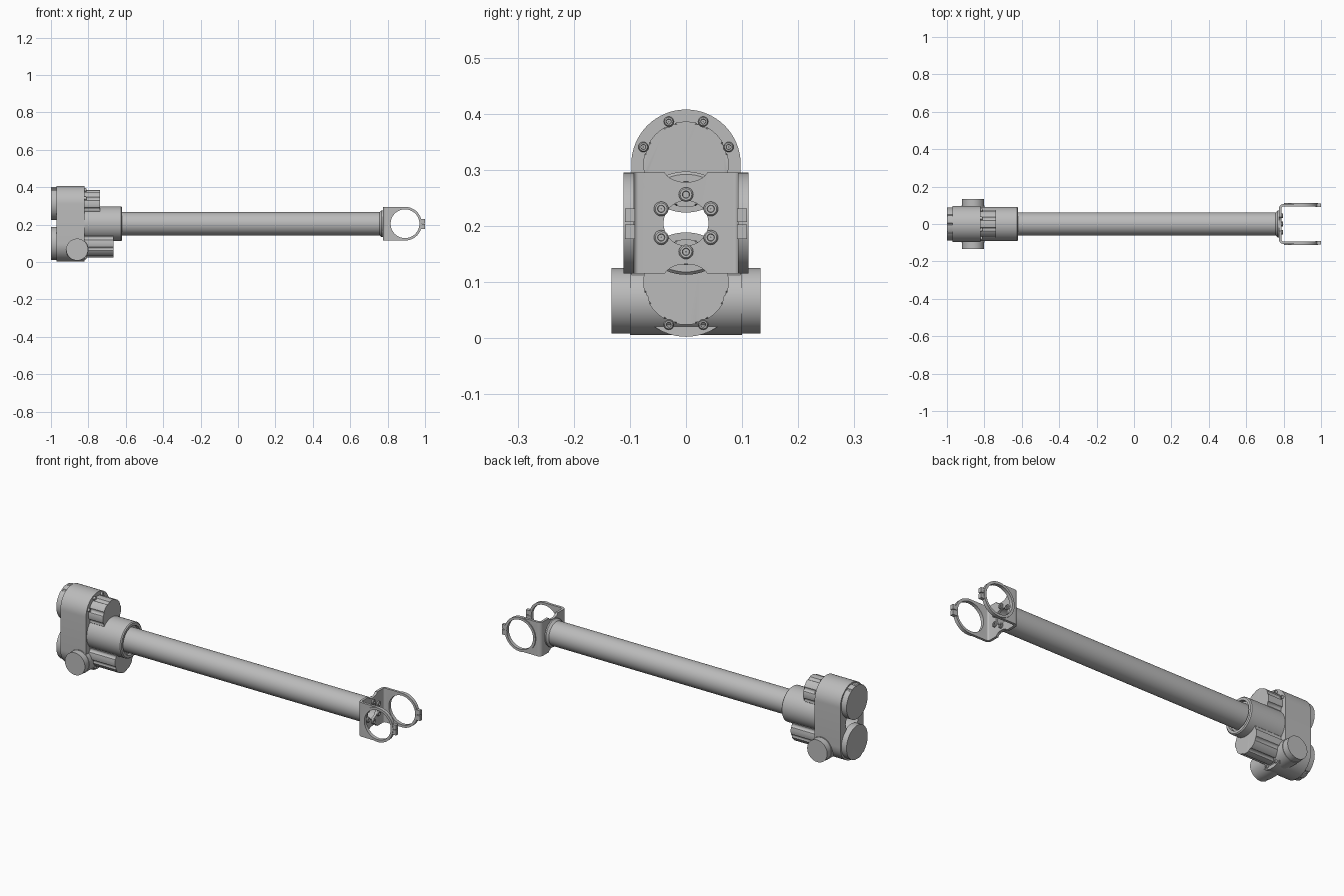
import bpy, bmesh, math
from math import sin, cos, pi, radians, sqrt

cube = bpy.data.objects.get("Cube")
if cube:
    bpy.data.objects.remove(cube, do_unlink=True)

grey = bpy.data.materials.new("machined grey")
grey.use_nodes = True
COLOUR = (0.5, 0.5, 0.5, 1)
grey.diffuse_color = COLOUR
grey.node_tree.nodes["Principled BSDF"].inputs["Base Color"].default_value = COLOUR

AXIS_Z = 0.205      # height of the tube axis
LOW, HIGH = 0.1, 0.31   # heights of the two motor axes


def finish(name, bm):
    bmesh.ops.recalc_face_normals(bm, faces=bm.faces)
    mesh = bpy.data.meshes.new(name)
    bm.to_mesh(mesh)
    bm.free()
    mesh.materials.append(grey)
    ob = bpy.data.objects.new(name, mesh)
    bpy.context.collection.objects.link(ob)
    return ob


def select(ob):
    bpy.ops.object.select_all(action='DESELECT')
    ob.select_set(True)
    bpy.context.view_layer.objects.active = ob


def smooth(ob):
    select(ob)
    bpy.ops.object.shade_smooth_by_angle(angle=radians(30))


def prism(name, points, axis, a, b, bevel=0):
    """Extrude a 2D outline along an axis from a to b."""
    place = {'x': lambda u, v, t: (t, u, v),
             'y': lambda u, v, t: (u, t, v),
             'z': lambda u, v, t: (u, v, t)}[axis]
    bm = bmesh.new()
    ends = [[bm.verts.new(place(u, v, t)) for u, v in points] for t in (a, b)]
    caps = [bm.faces.new(end) for end in ends]
    n = len(points)
    for i in range(n):
        j = (i + 1) % n
        bm.faces.new((ends[0][i], ends[0][j], ends[1][j], ends[1][i]))
    if bevel:
        rim = list({e for f in caps for e in f.edges})
        bmesh.ops.bevel(bm, geom=rim, offset=bevel, segments=3, profile=0.5, affect='EDGES')
    ob = finish(name, bm)
    smooth(ob)
    return ob


def arc(u, v, r, start, end, n=32):
    steps = [radians(start + (end - start) * i / n) for i in range(n + 1)]
    return [(u + r * cos(t), v + r * sin(t)) for t in steps]


def circle(u, v, r, n=64):
    return arc(u, v, r, 0, 360, n)[:-1]


def box(name, x, y, z):
    return prism(name, [(x[0], y[0]), (x[1], y[0]), (x[1], y[1]), (x[0], y[1])], 'z', *z)


def scalloped(v, r, d, q, angles, n=180):
    """Circle with round channels of radius q bitten out at distance d."""
    points = []
    for i in range(n):
        t = 2 * pi * i / n
        rad = r
        for a in angles:
            delta = t - radians(a)
            if cos(delta) > 0 and abs(d * sin(delta)) < q:
                rad = min(rad, d * cos(delta) - sqrt(q * q - (d * sin(delta)) ** 2))
        points.append((rad * cos(t), v + rad * sin(t)))
    return points


def lathe(name, profile, z, n=64):
    """Turn a closed (x, radius) profile around a line along x."""
    bm = bmesh.new()
    rows = [[bm.verts.new((x, r * cos(2 * pi * i / n), z + r * sin(2 * pi * i / n)))
             for i in range(n)] for x, r in profile]
    for k, row in enumerate(rows):
        nxt = rows[(k + 1) % len(rows)]
        for i in range(n):
            j = (i + 1) % n
            bm.faces.new((row[i], row[j], nxt[j], nxt[i]))
    ob = finish(name, bm)
    smooth(ob)
    return ob


def combine(ob, tool, operation='DIFFERENCE'):
    mod = ob.modifiers.new("cut", 'BOOLEAN')
    mod.operation, mod.object, mod.solver = operation, tool, 'EXACT'
    select(ob)
    bpy.ops.object.modifier_apply(modifier=mod.name)
    bpy.data.objects.remove(tool, do_unlink=True)
    smooth(ob)


def screw(name, x, y, z, r, height):
    """Round head with a socket, facing +x."""
    lathe(name, [(x - 0.004, 0.0005), (x - 0.004, r), (x + height * 0.7, r), (x + height, r * 0.8),
                 (x + height, r * 0.5), (x + height * 0.3, r * 0.45),
                 (x + height * 0.3, 0.0005)], z, 20).location.y = y


# Gear housing: upright rounded block, open through the tube axis
housing = prism("gear_housing", arc(0, HIGH, 0.0975, 0, 180) + arc(0, LOW, 0.0975, 180, 360),
                'x', -0.97, -0.82, 0.01)
combine(housing, prism("bore", circle(0, AXIS_Z, 0.052), 'x', -1.1, -0.7))

# Cross barrel with end caps
prism("cross_barrel", circle(-0.86, 0.067, 0.061), 'y', -0.1, 0.1)
for side, label in ((1, "left"), (-1, "right")):
    prism(label + "_barrel_cap", circle(-0.86, 0.067, 0.0585), 'y', side * 0.1, side * 0.133, 0.002)

# Motors, rear covers and housing screws
CHANNELS = (22, 68, 112, 158, 202, 248, 292, 338)
for label, z, end, up, cover_z in (("upper", HIGH, -0.737, 1, 0.3125), ("lower", LOW, -0.665, -1, LOW)):
    prism(label + "_motor", scalloped(z, 0.076, 0.082, 0.0125, CHANNELS), 'x', -0.83, end, 0.003)
    prism(label + "_motor_cover", scalloped(cover_z, 0.0885, 0.09, 0.006, (60 * up, 90 * up, 120 * up)),
          'x', -1.0, -0.965, 0.002)
    for i, a in enumerate(CHANNELS[:4]):
        t = radians(a)
        screw(f"{label}_motor_screw_{i + 1}", -0.82, 0.082 * cos(t), z + up * 0.082 * sin(t), 0.009, 0.01)

# Collar and hollow main tube
lathe("tube_collar", [(-0.83, 0.056), (-0.83, 0.092), (-0.625, 0.092), (-0.62, 0.087),
                      (-0.62, 0.074), (-0.635, 0.072), (-0.635, 0.056)], AXIS_Z)
lathe("main_tube", [(-0.7, 0.053), (-0.7, 0.0625), (0.777, 0.0625), (0.777, 0.053)], AXIS_Z)
lathe("tube_end_flange", [(0.755, 0.06), (0.768, 0.072), (0.778, 0.072), (0.778, 0.05),
                          (0.755, 0.05)], AXIS_Z)

# Fork: bent sheet trimmed to a rounded side outline
BEND, SHEET, OUT = 0.022, 0.013, 0.106
X0 = 0.775
RING_X = 0.893
outer = arc(X0 + BEND, OUT - BEND, BEND, 90, 180, 8) + arc(X0 + BEND, BEND - OUT, BEND, 180, 270, 8)
inner = (arc(X0 + BEND, BEND - OUT, BEND - SHEET, 270, 180, 8)
         + arc(X0 + BEND, OUT - BEND, BEND - SHEET, 180, 90, 8))
sheet = ([(1.0, OUT)] + outer + [(1.0, -OUT), (1.0, SHEET - OUT)] + inner + [(1.0, OUT - SHEET)])
fork = prism("fork", sheet, 'z', 0.1, 0.31)
outline = [(0.76, 0.115), (RING_X, 0.115)] + arc(RING_X, AXIS_Z, 0.09, -90, 90)[1:] + [(0.76, 0.295)]
combine(fork, prism("outline", outline, 'y', -0.2, 0.2), 'INTERSECT')
combine(fork, prism("ring_holes", circle(RING_X, AXIS_Z, 0.077), 'y', -0.2, 0.2))
combine(fork, prism("tube_hole", circle(0, AXIS_Z, 0.04), 'x', 0.7, 0.8))
for z in (0.303, 0.107):
    notch = [(u * 1.6, z + v) for u, v in circle(0, 0, 0.025, 32)]
    combine(fork, prism("edge_notch", notch, 'x', 0.7, 0.81))

# Raised clamp rings and split lugs on the fork arms
for side, label in ((1, "left"), (-1, "right")):
    ring = prism(label + "_clamp_ring", circle(RING_X, AXIS_Z, 0.09), 'y',
                 side * 0.1, side * 0.111)
    combine(ring, prism("hole", circle(RING_X, AXIS_Z, 0.077), 'y', -0.2, 0.2))
    y0, y1 = sorted((side * 0.091, side * 0.109))
    for half, z in (("upper", (0.207, 0.231)), ("lower", (0.177, 0.203))):
        box(f"{label}_{half}_lug", (0.97, 1.0), (y0, y1), z)

# Six screws holding the fork plate
for i in range(6):
    t = radians(30 + 60 * i)
    screw(f"fork_screw_{i + 1}", X0 + SHEET, 0.051 * cos(t), AXIS_Z + 0.051 * sin(t), 0.013, 0.009)
